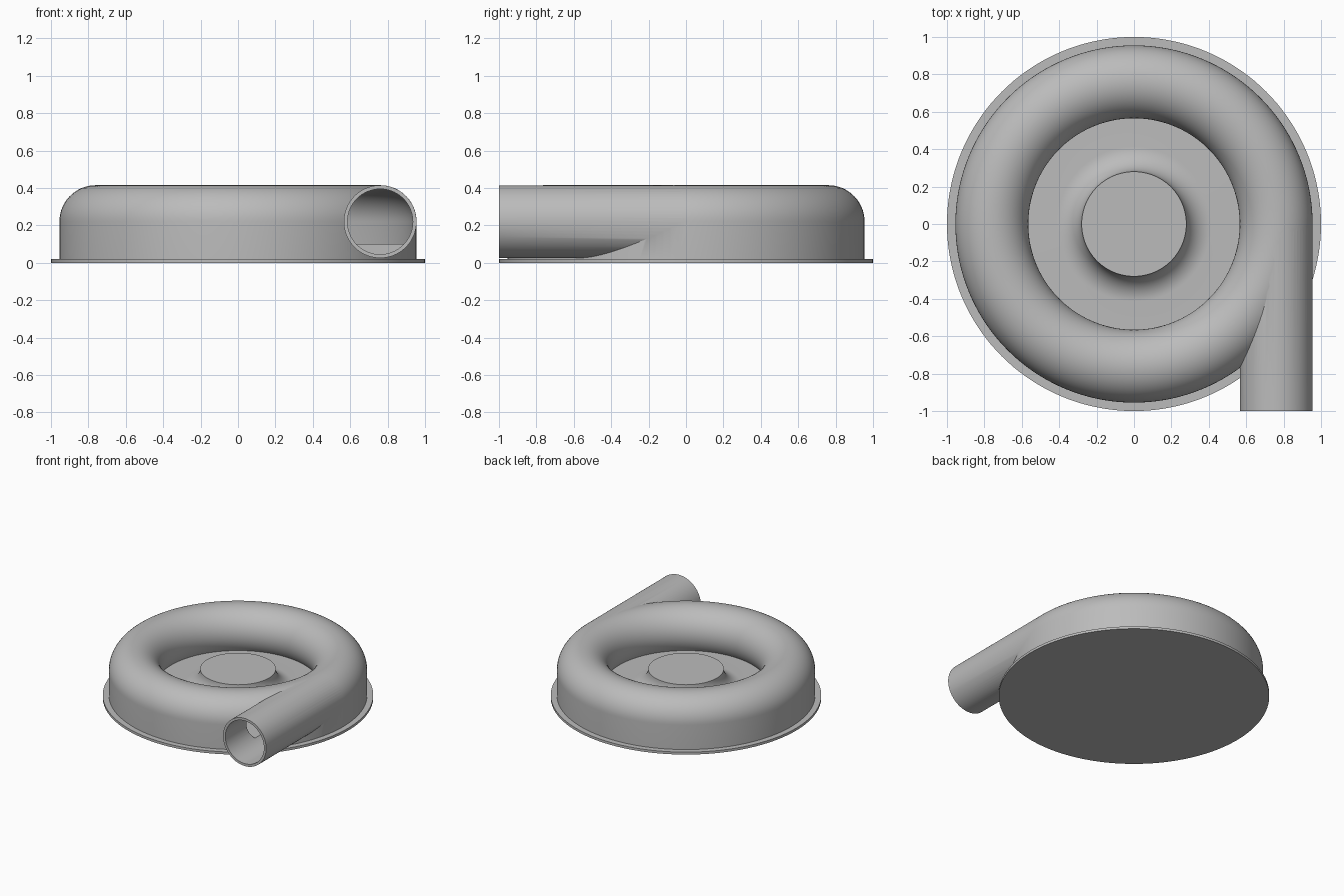
import bpy
import bmesh
from math import sin, cos, pi, radians, asin
from mathutils import Matrix

cube = bpy.data.objects.get("Cube")
if cube:
    bpy.data.objects.remove(cube, do_unlink=True)

TUBE_X, TUBE_Z = 0.76, 0.22      # centre of the tube section
OUTER, BORE = 0.195, 0.175       # tube radii
FLOOR, HUB_R, HUB_Z = 0.10, 0.28, 0.234

metal = bpy.data.materials.new("plain_grey")
metal.use_nodes = True
grey = (0.5, 0.5, 0.5, 1)
metal.diffuse_color = grey
metal.node_tree.nodes["Principled BSDF"].inputs["Base Color"].default_value = grey


def finish(name, bm):
    bmesh.ops.remove_doubles(bm, verts=bm.verts, dist=1e-5)
    bmesh.ops.recalc_face_normals(bm, faces=bm.faces)
    mesh = bpy.data.meshes.new(name)
    bm.to_mesh(mesh)
    bm.free()
    mesh.materials.append(metal)
    obj = bpy.data.objects.new(name, mesh)
    bpy.context.collection.objects.link(obj)
    return obj


def arc(cx, cz, r, start, end, n):
    angles = [start + (end - start) * i / n for i in range(n + 1)]
    return [(cx + r * cos(a), cz + r * sin(a)) for a in angles]


def revolve(name, profile, closed=False, steps=144):
    bm = bmesh.new()
    verts = [bm.verts.new((r, 0, z)) for r, z in profile]
    pairs = list(zip(verts, verts[1:]))
    if closed:
        pairs.append((verts[-1], verts[0]))
    edges = [bm.edges.new(p) for p in pairs]
    bmesh.ops.spin(bm, geom=verts + edges, cent=(0, 0, 0), axis=(0, 0, 1),
                   angle=2 * pi, steps=steps, use_merge=True)
    return finish(name, bm)


def pipe(name, radius, y0, y1):
    bm = bmesh.new()
    place = Matrix.Translation((TUBE_X, (y0 + y1) / 2, TUBE_Z)) @ Matrix.Rotation(pi / 2, 4, 'X')
    bmesh.ops.create_cone(bm, cap_ends=True, segments=72, radius1=radius,
                          radius2=radius, depth=y1 - y0, matrix=place)
    return finish(name, bm)


def combine(target, other, operation):
    mod = target.modifiers.new(operation.lower(), 'BOOLEAN')
    mod.operation = operation
    mod.solver = 'EXACT'
    mod.object = other
    bpy.context.view_layer.objects.active = target
    bpy.ops.object.modifier_apply(modifier=mod.name)
    bpy.data.objects.remove(other, do_unlink=True)


def tube_top(radius):
    # section from the inner floor contact, over the crest, to the outer side
    start = pi + asin((TUBE_Z - FLOOR) / radius)
    return arc(TUBE_X, TUBE_Z, radius, start, 0, 36)


# Casing with flared hub, rounded ring and base flange
fillet = HUB_Z - FLOOR
profile = [(0, HUB_Z)]
profile += arc(HUB_R + fillet, HUB_Z, fillet, pi, 1.5 * pi, 14)
profile += tube_top(OUTER)
profile += [(TUBE_X + OUTER, 0.02), (1, 0.02), (1, 0), (0, 0)]
casing = revolve("spiral_casing", profile)

# Tangential outlet, then the hollow channel and outlet bore
combine(casing, pipe("outlet_pipe", OUTER - 0.0005, -1, 0.01), 'UNION')
channel = tube_top(BORE) + [(TUBE_X + BORE, FLOOR)]
combine(casing, revolve("channel_cutter", channel, closed=True), 'DIFFERENCE')
combine(casing, pipe("bore_cutter", BORE - 0.0005, -1.1, 0), 'DIFFERENCE')

bpy.ops.object.select_all(action='DESELECT')
casing.select_set(True)
bpy.context.view_layer.objects.active = casing
bpy.ops.object.shade_smooth_by_angle(angle=radians(30))
